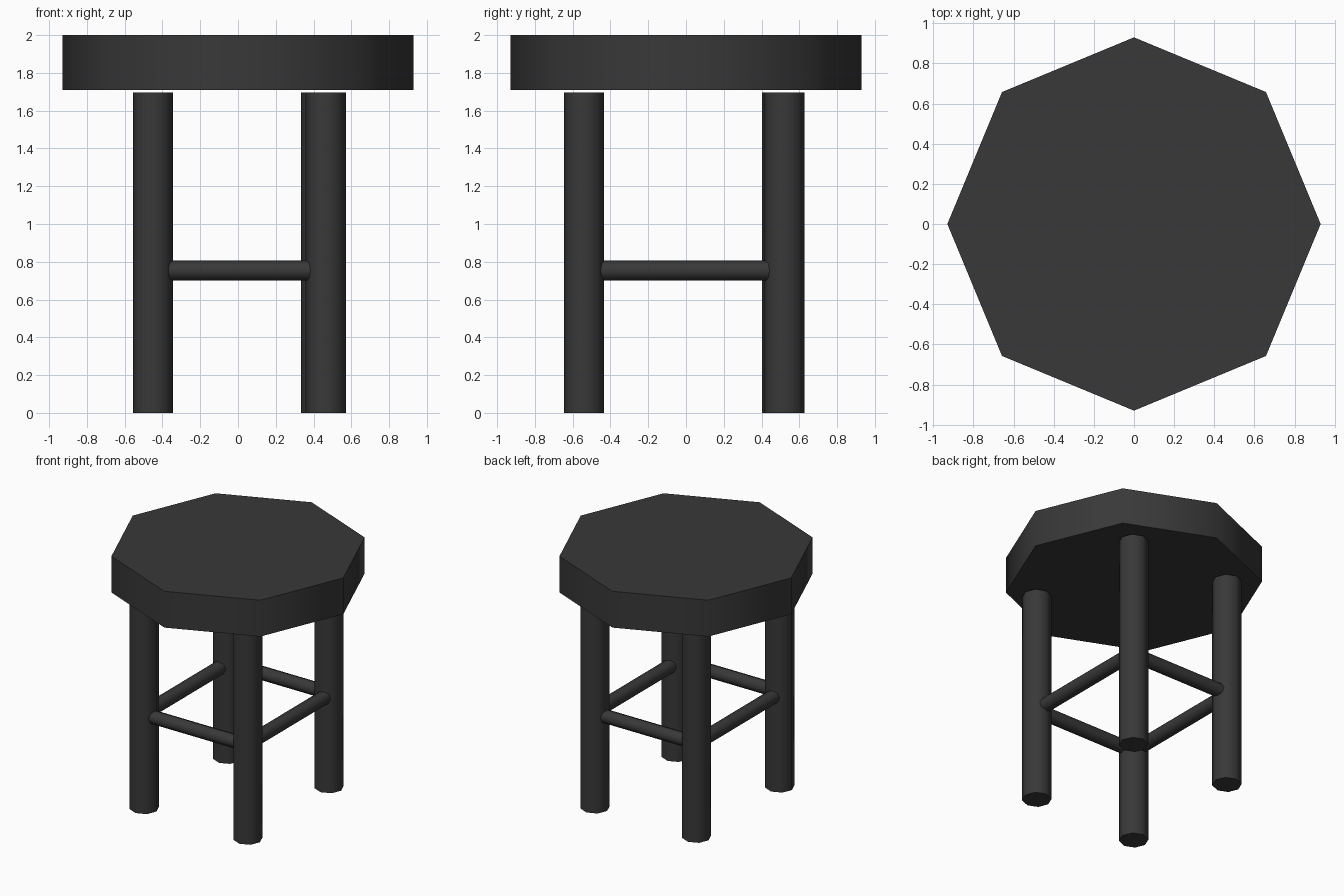
import bpy
from math import radians
from mathutils import Vector

if "Cube" in bpy.data.objects:
    bpy.data.objects.remove(bpy.data.objects["Cube"])

dark = bpy.data.materials.new("dark_wood")
dark.diffuse_color = (0.04, 0.04, 0.04, 1)
dark.use_nodes = True
dark.node_tree.nodes["Principled BSDF"].inputs["Base Color"].default_value = dark.diffuse_color


def rod(name, start, end, radius):
    """Eight-sided cylinder between two points, smooth sides and sharp caps."""
    a, b = Vector(start), Vector(end)
    axis = b - a
    bpy.ops.mesh.primitive_cylinder_add(
        vertices=8, radius=radius, depth=axis.length, location=(a + b) / 2,
        rotation=axis.to_track_quat('Z', 'Y').to_euler())
    ob = bpy.context.object
    ob.name = name
    ob.data.materials.append(dark)
    bpy.ops.object.shade_smooth_by_angle(angle=radians(60))
    return ob


# Octagonal seat
rod("seat", (0, 0, 1.71), (0, 0, 2.0), 0.93)

# Four legs, slightly irregular in placement
legs = {
    "front_left": (-0.45, -0.54),
    "front_right": (0.465, -0.54),
    "back_right": (0.44, 0.52),
    "back_left": (-0.45, 0.51),
}
for name, (x, y) in legs.items():
    rod(name + "_leg", (x, y, 0), (x, y, 1.697), 0.107)

# Stretchers running into the legs
Z, R = 0.753, 0.053
for name, y in (("front", -0.55), ("back", 0.52)):
    rod(name + "_stretcher", (-0.44, y, Z), (0.44, y, Z), R)
for name, x in (("left", -0.455), ("right", 0.457)):
    rod(name + "_stretcher", (x, -0.53, Z), (x, 0.51, Z), R)
